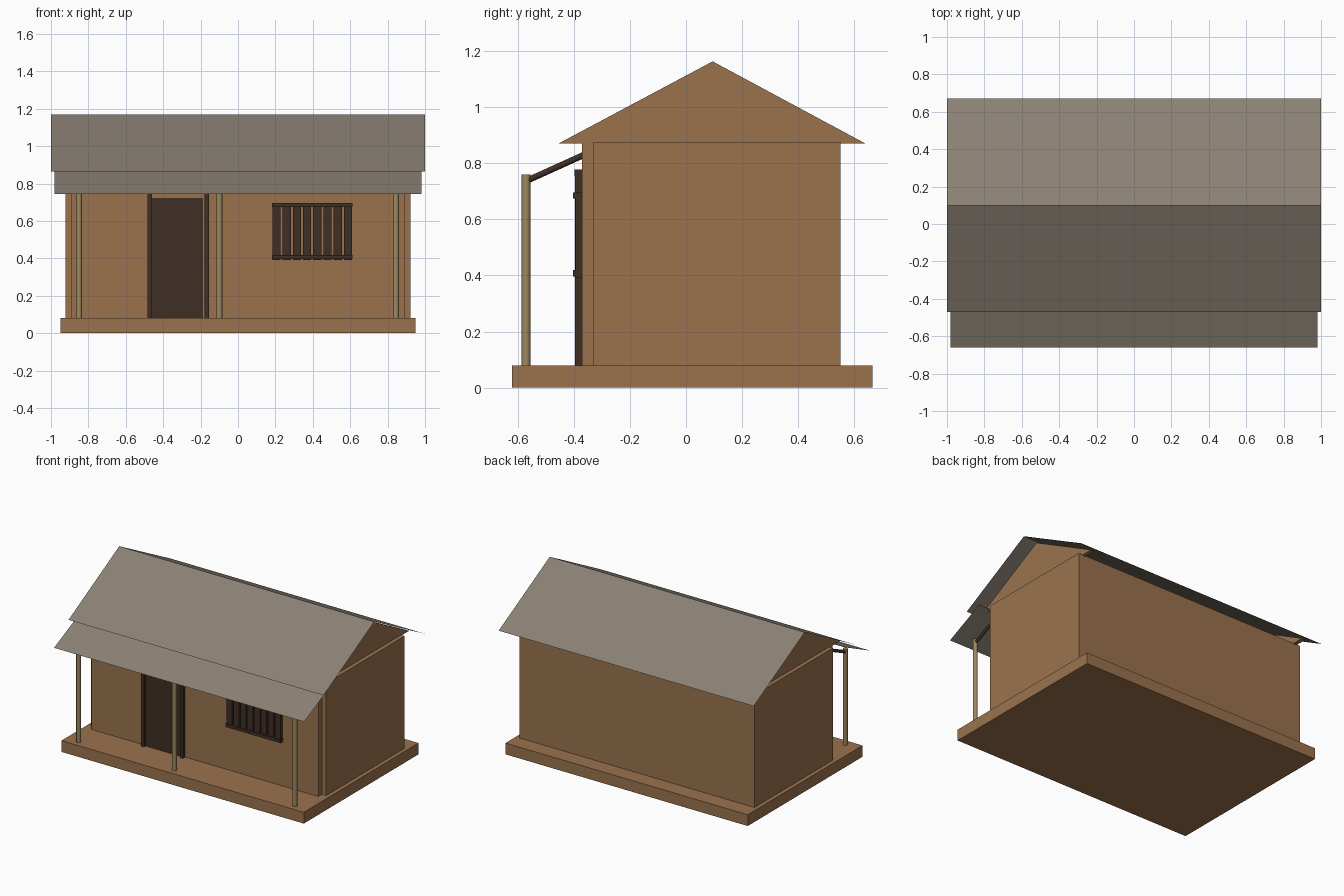
import bpy, bmesh, math
from mathutils import Vector

cube = bpy.data.objects.get("Cube")
if cube:
    bpy.data.objects.remove(cube, do_unlink=True)


def material(name, rgb):
    m = bpy.data.materials.new(name)
    m.use_nodes = True
    m.diffuse_color = (*rgb, 1)
    m.node_tree.nodes["Principled BSDF"].inputs["Base Color"].default_value = (*rgb, 1)
    return m


clay = material("clay brown", (0.328, 0.171, 0.076))
thatch = material("grey thatch", (0.26, 0.22, 0.175))
pole = material("pale wood", (0.34, 0.245, 0.117))
dark = material("dark wood", (0.049, 0.028, 0.018))


def finish(name, bm, mat):
    bmesh.ops.recalc_face_normals(bm, faces=bm.faces)
    mesh = bpy.data.meshes.new(name)
    bm.to_mesh(mesh)
    bm.free()
    mesh.materials.append(mat)
    ob = bpy.data.objects.new(name, mesh)
    bpy.context.collection.objects.link(ob)
    return ob


def box(name, x, y, z, mat):
    """Box from (min, max) ranges."""
    bm = bmesh.new()
    bmesh.ops.create_cube(bm, size=1)
    for v in bm.verts:
        v.co = [sum(r) / 2 + c * (r[1] - r[0]) for c, r in zip(v.co, (x, y, z))]
    return finish(name, bm, mat)


def extrude_x(name, profile, x0, x1, mat, closed=True):
    """Sweep a (y, z) profile along x, as a solid or as an open sheet."""
    bm = bmesh.new()
    a = [bm.verts.new((x0, y, z)) for y, z in profile]
    b = [bm.verts.new((x1, y, z)) for y, z in profile]
    n = len(profile)
    for i in range(n if closed else n - 1):
        j = (i + 1) % n
        bm.faces.new((a[i], a[j], b[j], b[i]))
    if closed:
        bm.faces.new(a)
        bm.faces.new(b)
    return finish(name, bm, mat)


def cylinder(name, start, end, radius, sides, mat):
    start, end = Vector(start), Vector(end)
    axis = end - start
    bm = bmesh.new()
    bmesh.ops.create_cone(bm, cap_ends=True, segments=sides, radius1=radius,
                          radius2=radius, depth=axis.length)
    ob = finish(name, bm, mat)
    ob.location = (start + end) / 2
    ob.rotation_euler = axis.to_track_quat('Z', 'Y').to_euler()
    for p in ob.data.polygons:
        p.use_smooth = len(p.vertices) == 4
    return ob


# Plinth and walls
FLOOR, EAVE = 0.08, 0.875
box("plinth", (-0.95, 0.95), (-0.62, 0.665), (0, FLOOR), clay)
box("front_wall", (-0.89, 0.89), (-0.37, -0.33), (FLOOR, EAVE), clay)
box("back_wall", (-0.88, 0.88), (0.51, 0.55), (FLOOR, EAVE), clay)
for side, s in (("left", 1), ("right", -1)):
    box(side + "_wall", sorted((s * 0.88, s * 0.922)), (-0.33, 0.55), (FLOOR, EAVE), clay)
    extrude_x(side + "_gable", [(-0.455, 0.87), (0.64, 0.87), (0.095, 1.163)],
              s * 0.865, s * 0.893, clay)

# Roof and porch awning sheets
extrude_x("main_roof", [(-0.47, 0.865), (0.098, 1.17), (0.67, 0.865)], -1, 1, thatch, False)
extrude_x("porch_awning", [(-0.66, 0.745), (-0.37, 0.88)], -0.98, 0.98, thatch, False)

# Porch posts with rafters
for label, x in (("right", -0.85), ("middle", -0.1), ("left", 0.845)):
    cylinder(label + "_porch_post", (x, -0.57, FLOOR), (x, -0.57, 0.76), 0.016, 12, pole)
    cylinder(label + "_rafter", (x, -0.56, 0.741), (x, -0.35, 0.836), 0.011, 8, dark)

# Door with frame
box("door", (-0.465, -0.187), (-0.378, -0.366), (FLOOR, 0.722), dark)
for label, x in (("right", -0.471), ("left", -0.168)):
    box(label + "_door_jamb", (x - 0.012, x + 0.012), (-0.395, -0.365), (FLOOR, 0.775), dark)
box("door_lintel", (-0.483, -0.156), (-0.397, -0.365), (0.755, 0.778), dark)

# Barred window
for i in range(8):
    x = 0.206 + i * 0.0545
    box(f"window_slat_{i + 1}", (x - 0.022, x + 0.022), (-0.393, -0.368), (0.392, 0.69), dark)
for label, z in (("top", 0.685), ("bottom", 0.408)):
    box(label + "_window_rail", (0.182, 0.612), (-0.402, -0.368), (z - 0.011, z + 0.011), dark)
